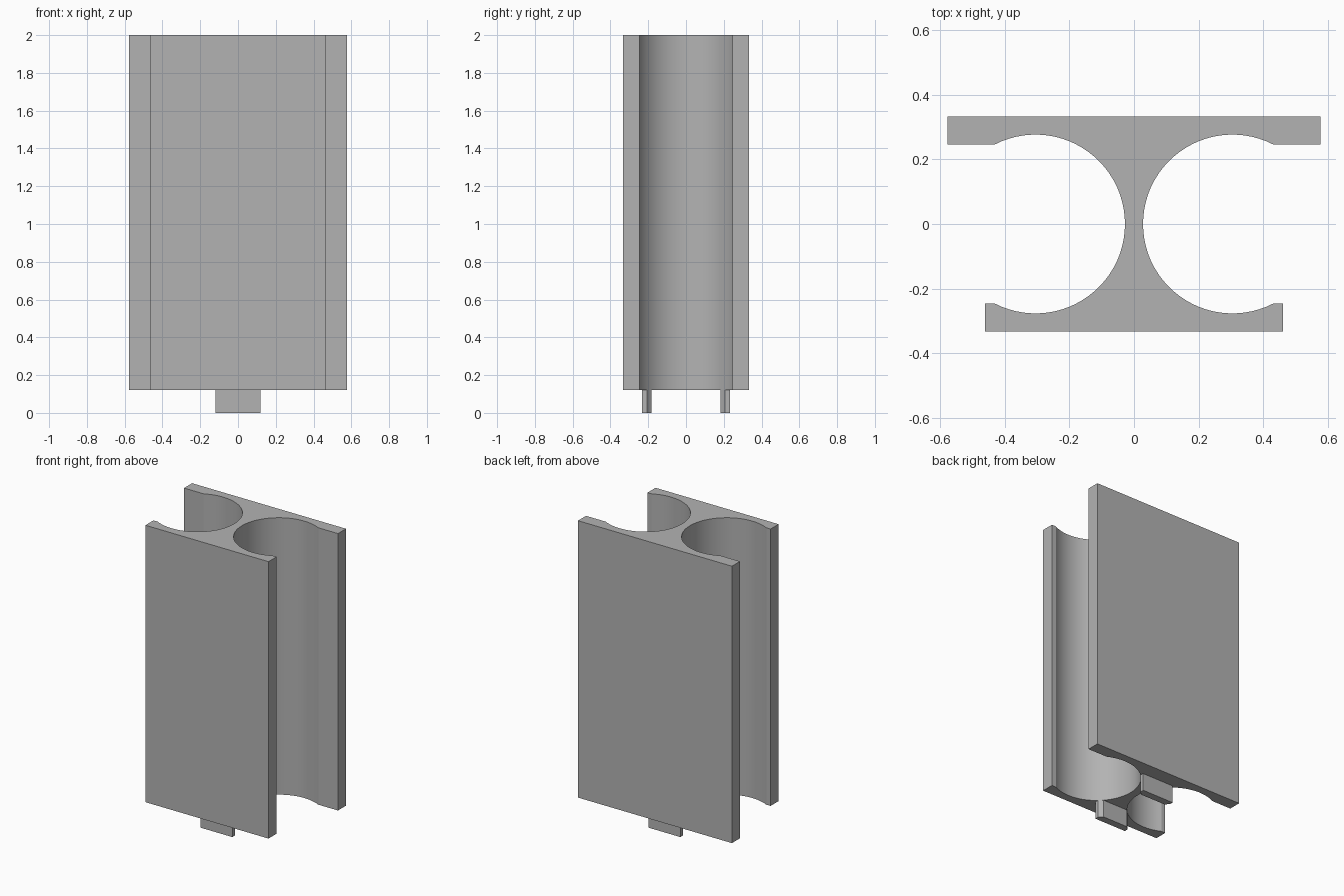
import bpy
import bmesh
from math import asin, cos, sin, pi

cube = bpy.data.objects.get("Cube")
if cube:
    bpy.data.objects.remove(cube, do_unlink=True)

CX, R = 0.305, 0.277            # channel axis and radius
OUTER, INNER = 0.333, 0.247     # plate faces
BACK_W, FRONT_W = 0.578, 0.462  # plate half widths
BASE, TOP = 0.12, 2.0
TAB_W, TAB_IN, TAB_OUT = 0.12, 0.182, 0.232

grey = bpy.data.materials.new("plain grey")
grey.use_nodes = True
colour = (0.45, 0.45, 0.45, 1)
grey.diffuse_color = colour
grey.node_tree.nodes["Principled BSDF"].inputs["Base Color"].default_value = colour


def arc(a0, a1, steps):
    """Points on the +x channel wall between two angles."""
    angles = [a0 + (a1 - a0) * i / steps for i in range(steps + 1)]
    return [(CX + R * cos(a), R * sin(a)) for a in angles]


def mirrored(half):
    """Close a +x half outline with its reflection."""
    return half + [(-x, y) for x, y in reversed(half)]


def extrude(name, outline, z0, z1):
    bm = bmesh.new()
    face = bm.faces.new([bm.verts.new((x, y, z0)) for x, y in outline])
    result = bmesh.ops.extrude_face_region(bm, geom=[face])
    verts = [v for v in result["geom"] if isinstance(v, bmesh.types.BMVert)]
    bmesh.ops.translate(bm, verts=verts, vec=(0, 0, z1 - z0))
    bmesh.ops.recalc_face_normals(bm, faces=bm.faces)
    mesh = bpy.data.meshes.new(name)
    bm.to_mesh(mesh)
    bm.free()
    mesh.materials.append(grey)
    obj = bpy.data.objects.new(name, mesh)
    bpy.context.collection.objects.link(obj)
    bpy.ops.object.select_all(action="DESELECT")
    obj.select_set(True)
    bpy.context.view_layer.objects.active = obj
    bpy.ops.object.shade_smooth_by_angle(angle=pi / 9)
    return obj


# Main body: two plates joined by a web with round channels on both sides
lip = asin(INNER / R)
body = [(BACK_W, OUTER), (BACK_W, INNER)]
body += arc(lip, 2 * pi - lip, 48)
body += [(FRONT_W, -INNER), (FRONT_W, -OUTER)]
extrude("channel_body", mirrored(body), BASE, TOP)

# Locating tabs below the web, trimmed by the channel walls
trim_out = pi - asin((R**2 - (CX - TAB_W)**2)**0.5 / R)
trim_in = pi - asin(TAB_IN / R)
tab = [(TAB_W, TAB_OUT)] + arc(trim_out, trim_in, 4)
for name, side in (("front_tab", -1), ("back_tab", 1)):
    extrude(name, mirrored([(x, side * y) for x, y in tab]), 0, BASE)
